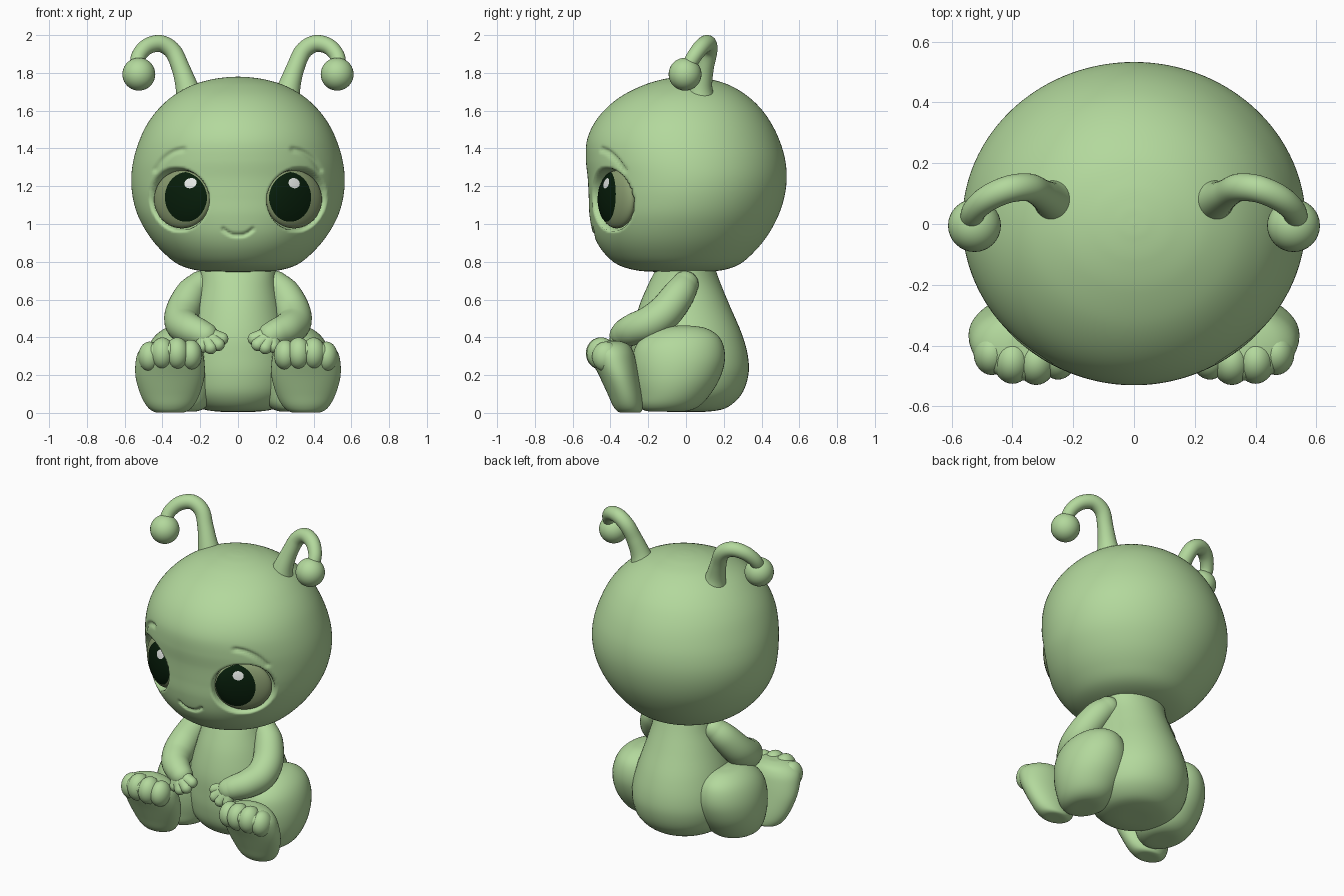
import bpy
import bmesh
from math import sin, cos, pi, sqrt, exp, radians
from mathutils import Vector

cube = bpy.data.objects.get("Cube")
if cube:
    bpy.data.objects.remove(cube, do_unlink=True)


def material(name, colour):
    mat = bpy.data.materials.new(name)
    mat.use_nodes = True
    mat.diffuse_color = (*colour, 1)
    shader = next(n for n in mat.node_tree.nodes if n.type == "BSDF_PRINCIPLED")
    shader.inputs["Base Color"].default_value = (*colour, 1)
    shader.inputs["Roughness"].default_value = 0.6
    return mat


SKIN = material("soft green skin", (0.45, 0.69, 0.335))
OLIVE = material("olive eyeball", (0.25, 0.33, 0.16))
DARK = material("dark green pupil", (0.002, 0.012, 0.003))
WHITE = material("white highlight", (0.85, 0.88, 0.85))


def finish(name, bm, mat, mirror=False, recalc=True):
    """Turn a bmesh into a smooth object, optionally mirrored in x."""
    if recalc:
        bmesh.ops.recalc_face_normals(bm, faces=bm.faces[:])
    mesh = bpy.data.meshes.new(name)
    bm.to_mesh(mesh)
    bm.free()
    mesh.materials.append(mat)
    mesh.shade_smooth()
    obj = bpy.data.objects.new(name, mesh)
    bpy.context.collection.objects.link(obj)
    if mirror:
        mod = obj.modifiers.new("mirror", "MIRROR")
        mod.use_mirror_merge = False


def resample(keys, count):
    """Catmull-Rom samples through a list of equal-length tuples."""
    keys = [Vector(k) for k in keys]
    last = len(keys) - 1
    out = []
    for i in range(count + 1):
        t = i / count * last
        k = min(int(t), last - 1)
        t -= k
        b, c = keys[k], keys[k + 1]
        a = keys[k - 1] if k > 0 else b * 2 - c
        d = keys[k + 2] if k + 2 <= last else c * 2 - b
        out.append(0.5 * (b * 2 + (c - a) * t + (a * 2 - b * 5 + c * 4 - d) * t * t
                          + (b * 3 - a - c * 3 + d) * t ** 3))
    return out


def skin_rings(bm, rings):
    """Bridge closed rings of points and cap both ends."""
    loops = [[bm.verts.new(p) for p in ring] for ring in rings]
    n = len(loops[0])
    for low, high in zip(loops, loops[1:]):
        for i in range(n):
            j = (i + 1) % n
            bm.faces.new((low[i], low[j], high[j], high[i]))
    bm.faces.new(loops[0])
    bm.faces.new(loops[-1])


def loft(bm, keys, xc=0, segs=48, count=48, shape=None):
    """Stack ovals given as (height, half width, front y, back y)."""
    rings = []
    for z, w, front, back in resample(keys, count):
        ring = []
        for i in range(segs):
            t = 2 * pi * i / segs - pi
            a = t - 0.5 * sin(t) if shape else t
            p = Vector((xc + w * sin(a), (front + back) / 2 - (back - front) / 2 * cos(a), z))
            ring.append(shape(p) if shape else p)
        rings.append(ring)
    skin_rings(bm, rings)


def tube(bm, keys, segs=28, count=40):
    """Sweep a round limb with domed ends along (x, y, z, radius) points."""
    pts = resample(keys, count)
    pos = [p.to_3d() for p in pts]
    rad = [p[3] for p in pts]
    stations = []
    tangent = (pos[1] - pos[0]).normalized()
    side = tangent.orthogonal().normalized()
    for i, p in enumerate(pos):
        new = (pos[min(i + 1, count)] - pos[max(i - 1, 0)]).normalized()
        side = tangent.rotation_difference(new) @ side
        tangent = new
        stations.append((p, tangent, side.copy(), rad[i]))
    dome = [radians(d) for d in (88, 72, 54, 36, 18)]
    p, t, s, r = stations[0]
    start = [(p - t * r * sin(d), t, s, r * cos(d)) for d in dome]
    p, t, s, r = stations[-1]
    end = [(p + t * r * sin(d), t, s, r * cos(d)) for d in reversed(dome)]
    rings = []
    for p, t, s, r in start + stations + end:
        up = t.cross(s)
        angles = [2 * pi * k / segs for k in range(segs)]
        rings.append([p + (s * cos(a) + up * sin(a)) * r for a in angles])
    skin_rings(bm, rings)


def ball(bm, centre, radii):
    made = bmesh.ops.create_uvsphere(bm, u_segments=32, v_segments=20, radius=1)
    for v in made["verts"]:
        v.co = Vector(c + r * q for c, r, q in zip(centre, radii, v.co))


# Eye frame: origin, tilt and radii shared by sockets, eyeballs and pupils
EYE = Vector((0.296, -0.366, 1.13))
TILT = radians(31)
TANGENT = Vector((cos(TILT), sin(TILT), 0))
NORMAL = Vector((sin(TILT), -cos(TILT), 0))
EYE_W, EYE_H, EYE_D = 0.17, 0.153, 0.055

# Creases in the face as (x, z) paths: smile and brow
smile = [p.to_2d() for p in resample([(-0.02, 0.941), (0.02, 0.941), (0.05, 0.951), (0.078, 0.972)], 8)]
brow = [p.to_2d() for p in resample([(0.29, 1.395), (0.34, 1.382), (0.395, 1.342), (0.435, 1.285)], 8)]


def groove(x, z, path, depth, width):
    q = Vector((x, z))
    best = 1
    for a, b in zip(path, path[1:]):
        ab = b - a
        k = max(0, min(1, (q - a).dot(ab) / ab.length_squared))
        best = min(best, (a + ab * k - q).length)
    return depth * exp(-(best / width) ** 2)


def face_shape(p):
    """Press eye sockets, brows and smile into the front of the head."""
    if p.y > -0.1 or p.z > 1.5:
        return p
    side = -1 if p.x < 0 else 1
    q = Vector((abs(p.x), p.y, p.z))
    push = groove(q.x, q.z, smile, 0.018, 0.008) + groove(q.x, q.z, brow, 0.018, 0.011)
    q.y += push
    local = q - EYE
    r = sqrt((local.dot(TANGENT) / EYE_W) ** 2 + (local.z / EYE_H) ** 2)
    s = max(0, min(1, (1.13 - r) / 0.24))
    q -= NORMAL * 0.12 * s * s * (3 - 2 * s)
    return Vector((side * q.x, q.y, q.z))


# Head
bm = bmesh.new()
loft(bm, [(0.745, 0.004, -0.04, -0.03), (0.747, 0.13, -0.17, 0.09), (0.757, 0.23, -0.275, 0.2),
          (0.79, 0.322, -0.37, 0.288), (0.857, 0.403, -0.442, 0.365), (0.94, 0.472, -0.488, 0.432),
          (1.04, 0.528, -0.51, 0.487), (1.14, 0.557, -0.515, 0.52), (1.24, 0.565, -0.52, 0.533),
          (1.34, 0.553, -0.53, 0.525), (1.44, 0.523, -0.525, 0.496), (1.53, 0.48, -0.488, 0.453),
          (1.61, 0.42, -0.425, 0.397), (1.68, 0.342, -0.337, 0.322), (1.735, 0.243, -0.225, 0.23),
          (1.765, 0.142, -0.127, 0.135), (1.777, 0.06, -0.05, 0.06), (1.78, 0.003, -0.003, 0.003)],
     segs=200, count=160, shape=face_shape)
finish("head", bm, SKIN)


def eye_point(side, u, v, lift=0):
    """Point on the eyeball front, kept inside its outline."""
    r = sqrt((u / EYE_W) ** 2 + (v / EYE_H) ** 2)
    if r > 0.97:
        u, v, r = u * 0.97 / r, v * 0.97 / r, 0.97
    p = EYE + TANGENT * u + NORMAL * (EYE_D * sqrt(1 - r * r) + lift)
    return Vector((side * p.x, p.y, p.z + v))


def eye_patch(name, side, centre, radii, lift, mat):
    """Thin oval plate that follows the eyeball."""
    bm = bmesh.new()
    n, steps = 48, 8
    hub = bm.verts.new(eye_point(side, *centre, lift))
    inner = None
    for k in range(1, steps + 1):
        loop = []
        for i in range(n):
            a = 2 * pi * i / n
            u = centre[0] + radii[0] * k / steps * cos(a)
            v = centre[1] + radii[1] * k / steps * sin(a)
            loop.append(bm.verts.new(eye_point(side, u, v, lift)))
        for i in range(n):
            j = (i + 1) % n
            quad = (inner[i], loop[i], loop[j], inner[j]) if inner else (hub, loop[i], loop[j])
            bm.faces.new(quad if side > 0 else quad[::-1])
        inner = loop
    finish(name, bm, mat, recalc=False)


# Eyes
for side, label, glint in ((1, "left", -0.028), (-1, "right", -0.077)):
    bm = bmesh.new()
    bmesh.ops.create_uvsphere(bm, u_segments=48, v_segments=32, radius=1)
    for v in bm.verts:
        p = EYE + TANGENT * v.co.x * EYE_W - NORMAL * v.co.y * EYE_D
        v.co = Vector((side * p.x, p.y, p.z + v.co.z * EYE_H))
    finish(label + "_eyeball", bm, OLIVE)
    eye_patch(label + "_pupil", side, (-0.045, 0.014), (0.12, 0.132), 0.003, DARK)
    eye_patch(label + "_highlight", side, (glint, 0.086), (0.033, 0.027), 0.006, WHITE)

# Antennae with round tips
bm = bmesh.new()
tube(bm, [(0.25, 0.075, 1.64, 0.085), (0.272, 0.08, 1.73, 0.06), (0.305, 0.1, 1.83, 0.048),
          (0.345, 0.12, 1.915, 0.046), (0.41, 0.115, 1.955, 0.045), (0.48, 0.085, 1.94, 0.043),
          (0.525, 0.045, 1.89, 0.04), (0.535, 0.01, 1.83, 0.038)])
ball(bm, (0.525, -0.005, 1.793), (0.087,) * 3)
finish("antennae", bm, SKIN, mirror=True)

# Body
bm = bmesh.new()
loft(bm, [(0.005, 0.01, 0, 0.02), (0.008, 0.12, -0.12, 0.13), (0.03, 0.21, -0.2, 0.22),
          (0.1, 0.28, -0.26, 0.295), (0.2, 0.305, -0.285, 0.33), (0.3, 0.3, -0.29, 0.328),
          (0.42, 0.275, -0.285, 0.295), (0.56, 0.235, -0.25, 0.235), (0.68, 0.205, -0.2, 0.185),
          (0.78, 0.2, -0.15, 0.15), (0.84, 0.19, -0.13, 0.14)])
finish("body", bm, SKIN)

# Arms with hands
bm = bmesh.new()
tube(bm, [(0.2, -0.005, 0.68, 0.072), (0.25, -0.04, 0.625, 0.085), (0.292, -0.11, 0.535, 0.092),
          (0.295, -0.19, 0.475, 0.092), (0.26, -0.27, 0.445, 0.085), (0.21, -0.315, 0.425, 0.077),
          (0.175, -0.335, 0.41, 0.07)])
palm = Vector((0.18, -0.342, 0.412))
for tip in ((0.086, -0.355, 0.392), (0.105, -0.382, 0.362), (0.145, -0.39, 0.346), (0.188, -0.378, 0.352)):
    knuckle = palm.lerp(Vector(tip), 0.2)
    tube(bm, [(*knuckle, 0.046), (*knuckle.lerp(Vector(tip), 0.5), 0.042), (*tip, 0.035)], segs=20, count=10)
finish("arms", bm, SKIN, mirror=True)

# Legs
bm = bmesh.new()
loft(bm, [(0.006, 0.01, -0.1, -0.08), (0.01, 0.09, -0.21, 0.01), (0.04, 0.14, -0.25, 0.075),
          (0.1, 0.175, -0.265, 0.13), (0.18, 0.195, -0.28, 0.178), (0.27, 0.195, -0.285, 0.205),
          (0.35, 0.175, -0.268, 0.2), (0.41, 0.137, -0.215, 0.168), (0.45, 0.08, -0.135, 0.1),
          (0.463, 0.01, -0.03, 0.01)], xc=0.3)
finish("legs", bm, SKIN, mirror=True)

# Feet with softly bulging toes
bm = bmesh.new()
loft(bm, [(0.001, 0.02, -0.31, -0.29), (0.004, 0.08, -0.355, -0.24), (0.035, 0.122, -0.385, -0.23),
          (0.1, 0.157, -0.415, -0.235), (0.19, 0.182, -0.457, -0.25), (0.27, 0.182, -0.497, -0.265),
          (0.325, 0.166, -0.515, -0.28), (0.362, 0.125, -0.5, -0.305), (0.38, 0.065, -0.46, -0.35),
          (0.382, 0.01, -0.41, -0.39)], xc=0.36)
for x, y, z, r in ((0.25, -0.44, 0.308, 0.06), (0.322, -0.453, 0.315, 0.064),
                   (0.4, -0.449, 0.315, 0.064), (0.468, -0.425, 0.298, 0.06)):
    ball(bm, (x, y, z), (r, r * 1.2, r * 1.32))
finish("feet", bm, SKIN, mirror=True)
